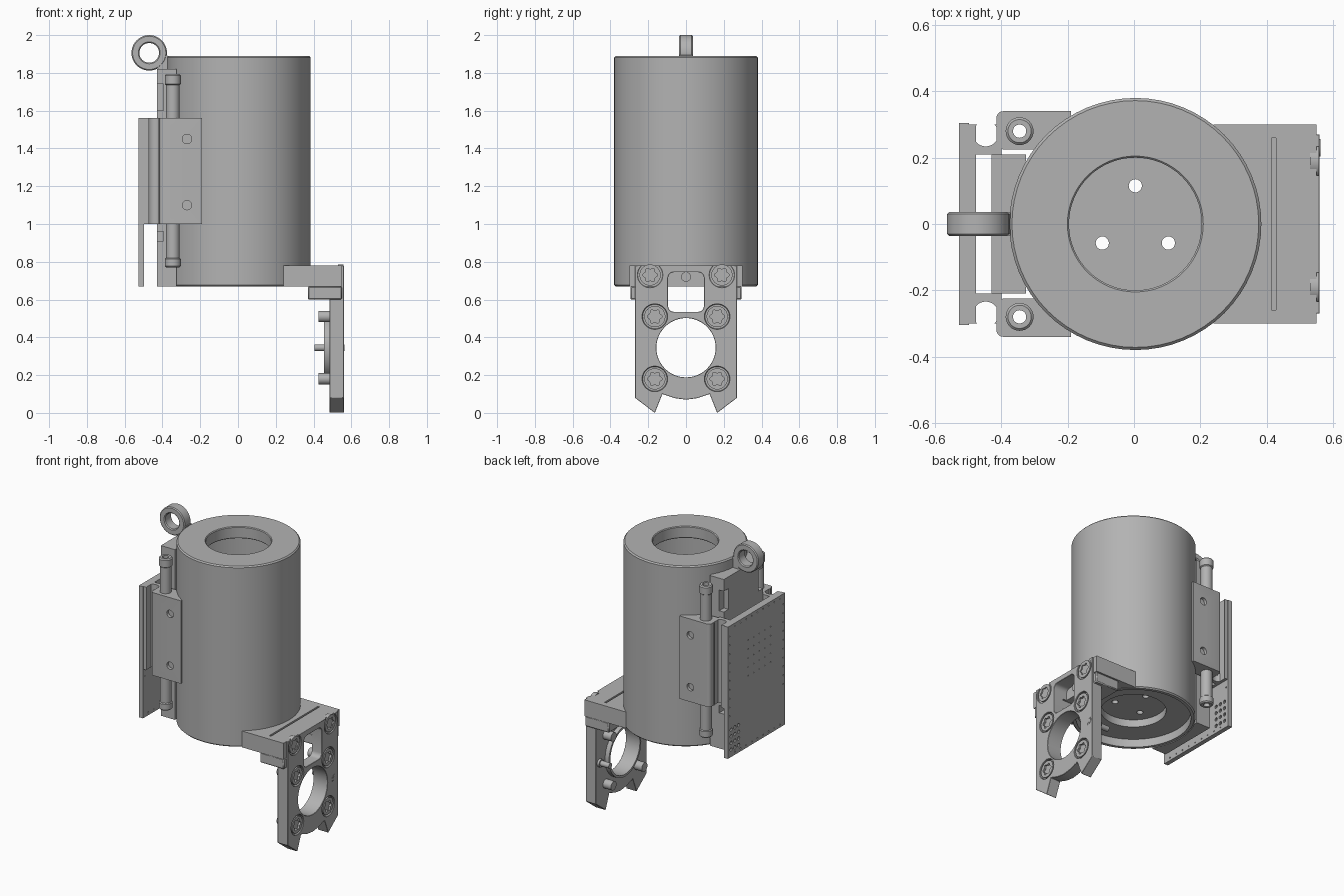
import bpy, bmesh
from math import sin, cos, pi, radians

if "Cube" in bpy.data.objects:
    bpy.data.objects.remove(bpy.data.objects["Cube"])

grey = bpy.data.materials.new("machined grey")
grey.use_nodes = True
grey.diffuse_color = (0.45, 0.45, 0.45, 1)
grey.node_tree.nodes["Principled BSDF"].inputs["Base Color"].default_value = grey.diffuse_color

ORDER = {"x": lambda a, b, t: (t, a, b),
         "y": lambda a, b, t: (a, t, b),
         "z": lambda a, b, t: (a, b, t)}


def finish(name, bm):
    bmesh.ops.recalc_face_normals(bm, faces=bm.faces)
    mesh = bpy.data.meshes.new(name)
    bm.to_mesh(mesh)
    bm.free()
    mesh.materials.append(grey)
    ob = bpy.data.objects.new(name, mesh)
    bpy.context.collection.objects.link(ob)
    return ob


def prism(name, axis, outlines, lo, hi):
    """Extrude one or more outlines along an axis."""
    bm = bmesh.new()
    for pts in outlines:
        a, b = ([bm.verts.new(ORDER[axis](u, v, t)) for u, v in pts] for t in (lo, hi))
        bm.faces.new(a)
        bm.faces.new(b)
        for i in range(len(pts)):
            j = (i + 1) % len(pts)
            bm.faces.new((a[i], a[j], b[j], b[i]))
    return finish(name, bm)


def circle(u, v, r, n=32):
    return [(u + r * cos(2 * pi * i / n), v + r * sin(2 * pi * i / n)) for i in range(n)]


def rect(u0, u1, v0, v1, r=0.0):
    if not r:
        return [(u0, v0), (u1, v0), (u1, v1), (u0, v1)]
    corners = [(u1 - r, v1 - r), (u0 + r, v1 - r), (u0 + r, v0 + r), (u1 - r, v0 + r)]
    return [(u + r * cos(radians(90 * k + 22.5 * s)), v + r * sin(radians(90 * k + 22.5 * s)))
            for k, (u, v) in enumerate(corners) for s in range(5)]


def star(u, v, r):
    """Six-lobed driver socket."""
    return [(u + r * (1 + 0.16 * cos(6 * a)) * cos(a), v + r * (1 + 0.16 * cos(6 * a)) * sin(a))
            for a in (2 * pi * i / 36 for i in range(36))]


def box(name, x, y, z):
    return prism(name, "z", [rect(*x, *y)], *z)


def lathe(name, profile, loc, n=64):
    bm = bmesh.new()
    rings = [[bm.verts.new((loc[0] + r * cos(2 * pi * i / n), loc[1] + r * sin(2 * pi * i / n), z))
              for i in range(n)] for r, z in profile]
    for k in range(len(rings)):
        a, b = rings[k], rings[(k + 1) % len(rings)]
        if profile[k][0] + profile[(k + 1) % len(rings)][0] == 0:
            continue
        for i in range(n):
            j = (i + 1) % n
            bm.faces.new((a[i], a[j], b[j], b[i]))
    bmesh.ops.remove_doubles(bm, verts=bm.verts, dist=1e-5)
    return finish(name, bm)


def apply_modifier(ob, mod):
    bpy.context.view_layer.objects.active = ob
    bpy.ops.object.modifier_apply(modifier=mod.name)


def cut(ob, *cutters):
    for c in cutters:
        mod = ob.modifiers.new("cut", "BOOLEAN")
        mod.operation, mod.solver, mod.object = "DIFFERENCE", "EXACT", c
        apply_modifier(ob, mod)
        bpy.data.objects.remove(c)
    return ob


def soften(ob, width=0.006):
    mod = ob.modifiers.new("soft edges", "BEVEL")
    mod.width, mod.segments, mod.limit_method = width, 1, "ANGLE"
    mod.angle_limit = radians(50)
    return ob


CX = 0.004


def drum_cutter():
    return prism("drum_cutter", "z", [circle(CX, 0, 0.378, 64)], 0.5, 2.1)


# Hollow drum with open neck and recessed base
drum = lathe("drum", [(0, 0.80), (0.36, 0.80), (0.36, 1.81), (0.205, 1.81), (0.2, 1.815),
                      (0.2, 1.885), (0.205, 1.89), (0.372, 1.89), (0.38, 1.882), (0.38, 0.678),
                      (0.372, 0.67), (0.352, 0.67), (0.352, 0.725), (0.2, 0.725), (0.2, 0.775),
                      (0, 0.775)], (CX, 0))
cut(drum, prism("drain_cutter", "z", [circle(CX + 0.115 * cos(radians(a)), 0.115 * sin(radians(a)), 0.02, 20)
                                      for a in (90, 210, 330)], 0.7, 0.9))

# Saddle bracket hugging the drum
saddle = box("saddle_bracket", (0.24, 0.55), (-0.3, 0.3), (0.67, 0.78))
cut(saddle, drum_cutter(),
    prism("pocket_cutter", "x", [rect(-0.095, 0.095, 0.6, 0.745, 0.03)], 0.46, 0.6),
    box("groove_cutter", (0.415, 0.428), (-0.26, 0.26), (0.76, 0.8)))
for side, s in (("right", -1), ("left", 1)):
    y = sorted((s * 0.1, s * 0.295))
    soften(box(side + "_saddle_foot", (0.37, 0.55), y, (0.60, 0.67)))

# Upright mounting plate with forked bottom
half = [(0.27, 0.78), (0.27, 0.08), (0.165, 0.0), (0.125, 0.10), (0.06, 0.078)]
outline = half + [(0, 0.07)] + [(-y, z) for y, z in reversed(half)]
plate = prism("mounting_plate", "x", [outline], 0.485, 0.56)
screws = [(s * y, z) for s in (-1, 1) for y, z in ((0.165, 0.51), (0.165, 0.18), (0.19, 0.73))]
cut(plate,
    prism("bore_cutter", "x", [circle(0, 0.345, 0.157, 48)], 0.4, 0.6),
    prism("window_cutter", "x", [rect(-0.095, 0.095, 0.535, 0.745, 0.03)], 0.4, 0.6),
    prism("recess_cutter", "x", [circle(y, z, 0.066) for y, z in screws], 0.54, 0.6))
soften(plate, 0.004)
collar = prism("bore_collar", "x", [circle(0, 0.345, 0.172, 48)], 0.455, 0.487)
cut(collar, prism("bore_cutter", "x", [circle(0, 0.345, 0.157, 48)], 0.4, 0.6))

# Screws, their rear ends and the locating pin
heads = prism("screw_heads", "x", [circle(y, z, 0.056) for y, z in screws], 0.53, 0.558)
cut(heads, prism("socket_cutter", "x", [star(y, z, 0.034) for y, z in screws], 0.545, 0.6))
prism("screw_ends", "x", [circle(y, z, 0.03) for y, z in screws if z < 0.6], 0.425, 0.49)
pin = prism("locating_pin", "x", [circle(0.23, 0.345, 0.018)], 0.405, 0.563)
prism("pin_collar", "x", [circle(0.23, 0.345, 0.027)], 0.47, 0.562)
prism("pocket_screw", "x", [circle(0, 0.72, 0.026)], 0.45, 0.475)

# Rail standing against the drum
rail = box("rail", (-0.43, -0.325), (-0.21, 0.21), (0.67, 1.82))
cut(rail, drum_cutter())
for s in (-1, 1):
    for z in ((1.60, 1.74), (0.91, 0.96)):
        cut(rail, box("notch_cutter", (-0.45, -0.395), sorted((s * 0.16, s * 0.25)), z))

# Lifting eye
eye = prism("lifting_eye", "y", [circle(-0.47, 1.906, 0.094, 48)], -0.036, 0.036)
arm = prism("eye_arm", "y", [[(-0.43, 1.825), (-0.36, 1.80), (-0.36, 1.885), (-0.39, 1.9)]], -0.035, 0.035)
for part in (eye, arm):
    cut(part, prism("eye_cutter", "y", [circle(-0.47, 1.906, 0.052)], -0.1, 0.1))
cut(arm, drum_cutter())
soften(eye)

# Carriage halves, cable clips and guide rods
for side, s in (("front", -1), ("back", 1)):
    def span(a, b):
        return sorted((s * a, s * b))
    carriage = prism(side + "_carriage", "z", [rect(-0.415, -0.15, *span(0.225, 0.34), 0.02)], 1.0, 1.56)
    cut(carriage, drum_cutter(),
        box("trim_cutter", (-0.19, 0), span(0.1, 0.4), (0.9, 1.7)),
        prism("rod_cutter", "z", [circle(-0.345, s * 0.28, 0.03)], 0.9, 1.7),
        prism("hole_cutter", "y", [circle(-0.27, z, 0.025, 20) for z in (1.10, 1.45)], *span(0.32, 0.4)))
    clip = box(side + "_clip", (-0.52, -0.40), span(0.21, 0.3), (1.0, 1.56))
    cut(clip, prism("clip_cutter", "z", [circle(-0.447, s * 0.272, 0.038)], 0.9, 1.7))
    lathe(side + "_guide_rod", [(0.02, 0.77), (0.035, 0.77), (0.042, 0.777), (0.042, 0.815),
                                (0.036, 0.82), (0.036, 1.735), (0.042, 1.74), (0.042, 1.787),
                                (0.035, 1.794), (0.02, 1.794)], (-0.345, s * 0.28), 32)

# Backing slab and perforated rear panel
box("backing_slab", (-0.51, -0.477), (-0.3, 0.3), (1.0, 1.56))
panel = box("rear_panel", (-0.527, -0.497), (-0.305, 0.305), (0.67, 1.56))
holes = [circle(0.19 + 0.04 * i, 0.72 + 0.045 * j, 0.012, 10) for i in range(3) for j in range(4)]
holes += [circle(s * 0.285, 0.95 + 0.06 * i, 0.005, 6) for s in (-1, 1) for i in range(10)]
holes += [circle(-0.25 + 0.06 * i, z, 0.005, 6) for z in (0.69, 1.54) for i in range(9)]
holes += [circle(-0.15 + 0.06 * i, 1.15 + 0.06 * j, 0.004, 6) for i in range(5) for j in range(5)]
cut(panel, prism("perforation_cutter", "x", holes, -0.54, -0.49))

# Smooth round surfaces, keep machined edges crisp
for ob in bpy.context.scene.objects:
    ob.select_set(ob.type == "MESH" and grey.name in ob.data.materials)
bpy.context.view_layer.objects.active = drum
bpy.ops.object.shade_smooth_by_angle(angle=radians(30))
